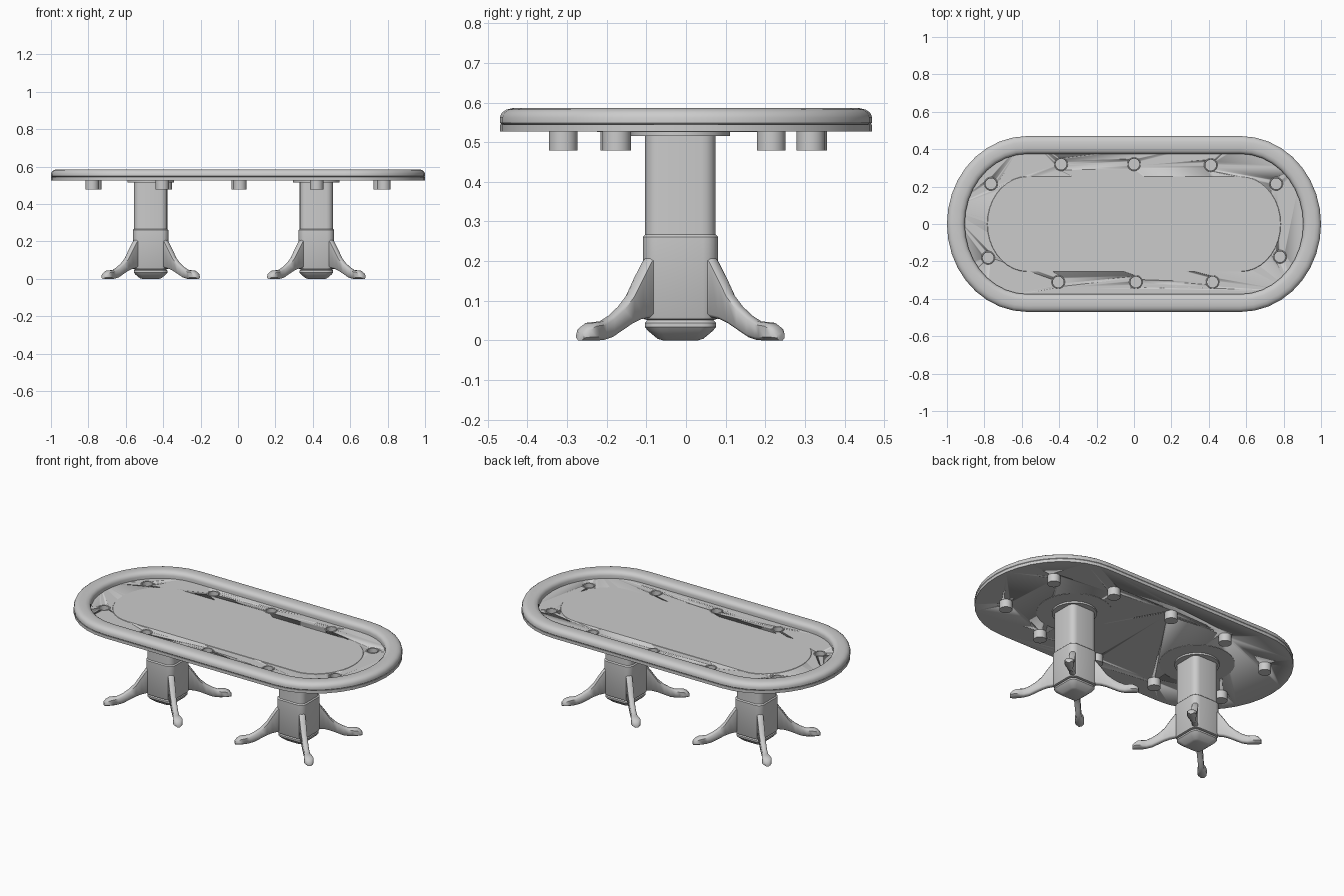
import bpy
import bmesh
from math import sin, cos, pi, radians
from mathutils import Matrix, Vector

if "Cube" in bpy.data.objects:
    bpy.data.objects.remove(bpy.data.objects["Cube"], do_unlink=True)

grey = bpy.data.materials.new("plain grey")
grey.use_nodes = True
grey.diffuse_color = (0.6, 0.6, 0.6, 1)
grey.node_tree.nodes["Principled BSDF"].inputs["Base Color"].default_value = (0.6, 0.6, 0.6, 1)


def loft(name, rings, closed=False, angle=35, matrix=None):
    """Skin a list of equal rings; cap the ends unless the rings loop round."""
    bm = bmesh.new()
    loops = [[bm.verts.new(p) for p in ring] for ring in rings]
    n = len(loops[0])
    pairs = list(zip(loops, loops[1:]))
    if closed:
        pairs.append((loops[-1], loops[0]))
    else:
        bm.faces.new(loops[0])
        bm.faces.new(loops[-1])
    for a, b in pairs:
        for i in range(n):
            j = (i + 1) % n
            bm.faces.new((a[i], a[j], b[j], b[i]))
    bmesh.ops.recalc_face_normals(bm, faces=bm.faces)
    mesh = bpy.data.meshes.new(name)
    bm.to_mesh(mesh)
    bm.free()
    mesh.materials.append(grey)
    ob = bpy.data.objects.new(name, mesh)
    bpy.context.collection.objects.link(ob)
    if matrix:
        ob.matrix_world = matrix
    bpy.ops.object.select_all(action='DESELECT')
    ob.select_set(True)
    bpy.context.view_layer.objects.active = ob
    bpy.ops.object.shade_smooth_by_angle(angle=radians(angle))
    return ob


def racetrack(inset, z, steps=18):
    """Oval with straight long sides."""
    pts = []
    for side, start in ((1, -pi / 2), (-1, pi / 2)):
        for i in range(steps + 1):
            t = start + pi * i / steps
            pts.append((side * 0.57 + (0.43 - inset) * cos(t), (0.47 - inset) * sin(t), z))
    return pts


def circle(r, z, x=0, y=0, n=32):
    return [(x + r * cos(2 * pi * i / n), y + r * sin(2 * pi * i / n), z) for i in range(n)]


def rounded_square(half, z, steps=4):
    r = half * 0.4
    pts = []
    for q in range(4):
        mid = pi / 4 + q * pi / 2
        cx = (half - r) * (1 if cos(mid) > 0 else -1)
        cy = (half - r) * (1 if sin(mid) > 0 else -1)
        for i in range(steps + 1):
            t = q * pi / 2 + i * pi / 2 / steps
            pts.append((cx + r * cos(t), cy + r * sin(t), z))
    return pts


# Table top board, padded rail and playing surface
board = loft("table_board", [racetrack(0, 0.527), racetrack(0, 0.545)])
rail_profile = [(0.004, 0.545), (0, 0.549), (0, 0.562), (0.005, 0.574), (0.016, 0.582),
                (0.032, 0.586), (0.065, 0.586), (0.082, 0.582), (0.092, 0.573), (0.095, 0.562),
                (0.095, 0.545)]
loft("padded_rail", [racetrack(i, z) for i, z in rail_profile], closed=True)
loft("playing_surface", [racetrack(0.215, 0.545), racetrack(0.217, 0.547)])

# Cup holders set in holes through the board
cups = [(-0.39, 0.32), (0, 0.32), (0.41, 0.315), (-0.765, 0.215), (0.76, 0.215),
        (-0.78, -0.18), (0.78, -0.175), (-0.405, -0.31), (0.01, -0.31), (0.42, -0.31)]
cup_profile = [(0.036, 0.479), (0.036, 0.546), (0.034, 0.548), (0.031, 0.548),
               (0.029, 0.546), (0.029, 0.484)]
for x, y in cups:
    cutter = loft("cup_cutter", [circle(0.033, z, x, y) for z in (0.5, 0.57)])
    cutter.hide_render = True
    mod = board.modifiers.new("cup_hole", 'BOOLEAN')
    mod.operation = 'DIFFERENCE'
    mod.object = cutter
    bpy.context.view_layer.objects.active = board
    bpy.ops.object.modifier_apply(modifier=mod.name)
    bpy.data.objects.remove(cutter, do_unlink=True)
    loft("cup_holder", [circle(r, z, x, y) for r, z in cup_profile])

# Pedestals: profile stations are (half width, height)
bulb = [(0.045, 0), (0.058, 0.004), (0.082, 0.024), (0.09, 0.034), (0.09, 0.044), (0.082, 0.052)]
column = [(0.08, 0.05), (0.093, 0.054), (0.095, 0.058), (0.095, 0.261), (0.089, 0.267), (0.089, 0.516)]
# Leg stations: distance out, underside, top, half thickness
leg = [(0.075, 0.055, 0.212, 0.017), (0.1, 0.058, 0.219, 0.017), (0.12, 0.058, 0.205, 0.017),
       (0.15, 0.053, 0.163, 0.017), (0.18, 0.042, 0.118, 0.016), (0.215, 0.025, 0.085, 0.016),
       (0.25, 0.008, 0.062, 0.015), (0.28, 0.001, 0.048, 0.016), (0.3, 0, 0.046, 0.022),
       (0.325, 0, 0.044, 0.026), (0.345, 0, 0.034, 0.023), (0.358, 0, 0.02, 0.014)]


def leg_ring(r, low, high, w):
    c = min(0.3 * (high - low), 0.008)
    half = [(w * 0.5, low), (w, low + c), (w, high - c), (w * 0.5, high)]
    return [(r, y, z) for y, z in half] + [(r, -y, z) for y, z in reversed(half)]


for x in (-0.467, 0.419):
    place = Matrix.Translation(Vector((x, -0.014, 0)))
    loft("pedestal_bulb", [rounded_square(h, z) for h, z in bulb], matrix=place)
    loft("pedestal_column", [rounded_square(h, z) for h, z in column], matrix=place)
    loft("mounting_flange", [circle(0.125, 0.515), circle(0.125, 0.528)], matrix=place)
    loft("mounting_plate", [circle(0.21, 0.5255), circle(0.21, 0.528)], matrix=place)
    for k in range(4):
        turn = Matrix.Rotation(pi / 4 + k * pi / 2, 4, 'Z')
        loft("pedestal_leg", [leg_ring(*s) for s in leg], angle=50, matrix=place @ turn)
